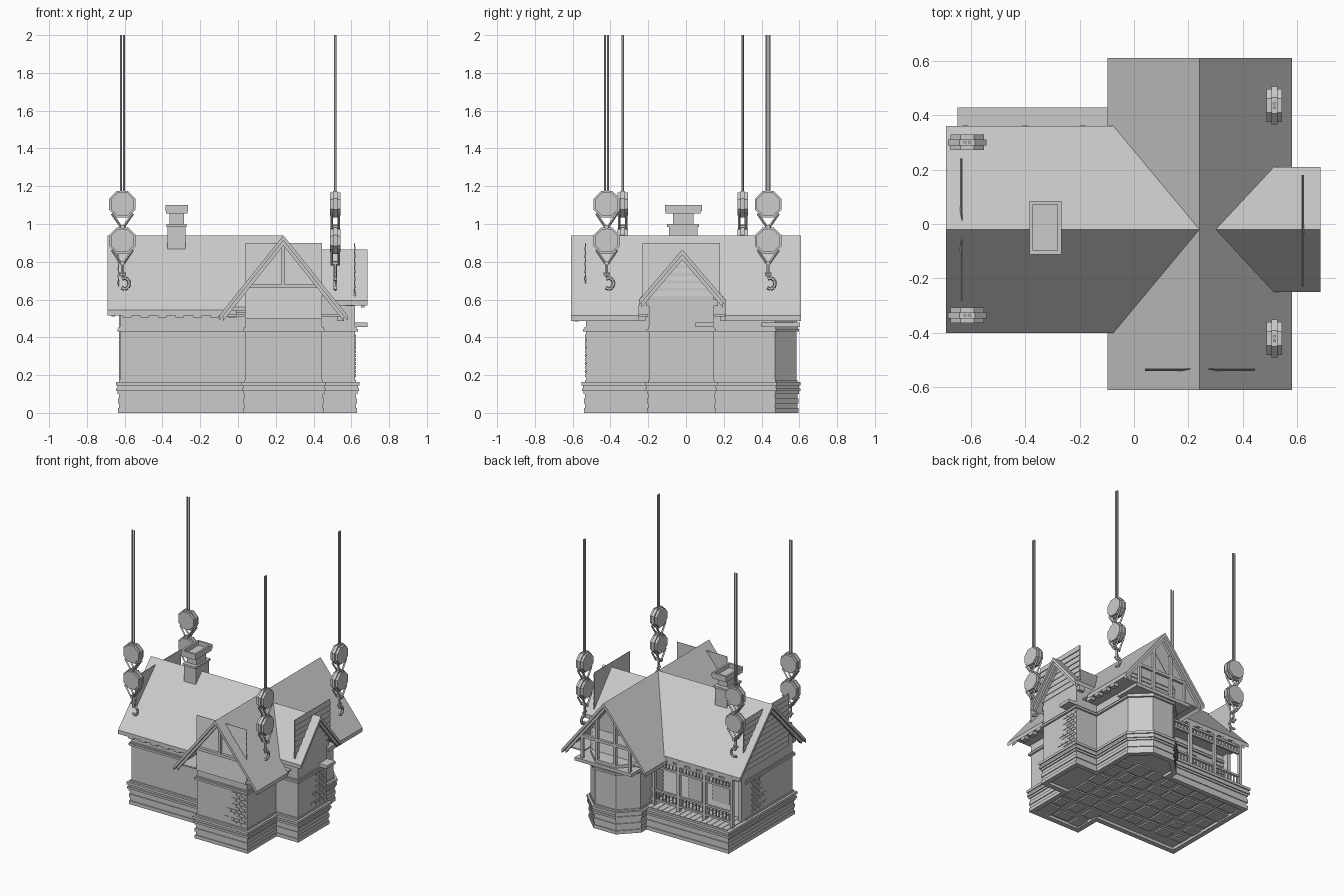
import bpy, bmesh, math, random
from mathutils import Vector, Matrix

random.seed(4)
old = bpy.data.objects.get("Cube")
if old:
    bpy.data.objects.remove(old)

grey = bpy.data.materials.new("plain grey")
grey.use_nodes = True
tone = (0.6, 0.6, 0.6, 1)
grey.diffuse_color = tone
grey.node_tree.nodes["Principled BSDF"].inputs["Base Color"].default_value = tone


def finish(name, bm):
    bmesh.ops.recalc_face_normals(bm, faces=bm.faces)
    mesh = bpy.data.meshes.new(name)
    bm.to_mesh(mesh)
    bm.free()
    mesh.materials.append(grey)
    ob = bpy.data.objects.new(name, mesh)
    bpy.context.collection.objects.link(ob)
    return ob


def add_prism(bm, points, shift):
    verts = [bm.verts.new(p) for p in points]
    face = bm.faces.new(verts)
    new = bmesh.ops.extrude_face_region(bm, geom=[face])["geom"]
    bmesh.ops.translate(bm, vec=shift, verts=[g for g in new if isinstance(g, bmesh.types.BMVert)])
    bm.faces.ensure_lookup_table()
    if not face.is_valid or all(f is not face for f in verts[0].link_faces):
        bm.faces.new(verts)
    return bm


def prism(name, points, shift):
    return finish(name, add_prism(bmesh.new(), points, shift))


def add_box(bm, x0, x1, y0, y1, z0, z1):
    add_prism(bm, [(x0, y0, z0), (x1, y0, z0), (x1, y1, z0), (x0, y1, z0)], (0, 0, z1 - z0))


def boxes(name, items):
    bm = bmesh.new()
    for b in items:
        add_box(bm, *b)
    return finish(name, bm)


def rod(bm, a, b, r, sides=6):
    a, b = Vector(a), Vector(b)
    m = Matrix.Translation((a + b) / 2) @ (b - a).to_track_quat("Z", "Y").to_matrix().to_4x4()
    bmesh.ops.create_cone(bm, cap_ends=True, segments=sides, radius1=r, radius2=r, depth=(b - a).length, matrix=m)


def offset(poly, d):
    # Push every edge of an outline outwards by d
    out = []
    for i, p in enumerate(poly):
        p, a, b = Vector(p), Vector(poly[i - 1]), Vector(poly[(i + 1) % len(poly)])
        e, f = (p - a).normalized(), (b - p).normalized()
        n, m = Vector((e.y, -e.x)), Vector((f.y, -f.x))
        out.append(p + (n + m) * d / (1 + n.dot(m)))
    return out


def band(name, poly, d, z0, z1):
    return prism(name, [(p[0], p[1], z0) for p in offset(poly, d)], (0, 0, z1 - z0))


# Outlines of the plinth and of the walls, which step back behind the porch
front = [(-.625, -.34), (.04, -.34), (.04, -.53), (.445, -.53), (.445, -.195), (.62, -.195),
         (.62, .145), (.445, .145), (.445, .47), (.325, .585), (.155, .585), (.04, .47)]
plinth = front + [(.04, .405), (-.625, .405)]
walls = front + [(.04, .2), (-.625, .2)]

# Stone courses, moulded base, walls and belt course
for i in range(4):
    band("stone_course", plinth, .011 - .006 * (i % 2), .025 * i + (.02 if i == 0 else 0), .025 * i + .025)
for d, z0, z1 in ((.012, .1, .115), (.02, .115, .13), (.014, .13, .145), (.022, .145, .163)):
    band("base_moulding", plinth, d, z0, z1)
band("walls", walls, 0, .16, .5)
band("wall_sill", walls, .006, .163, .175)
band("belt_course", walls, .014, .43, .445)
band("belt_cap", walls, .007, .445, .455)

# Hollow underside with a rim and rubble cells
bm = bmesh.new()
outer, inner = offset(plinth, .011), offset(plinth, -.025)
for i in range(len(outer)):
    j = (i + 1) % len(outer)
    add_prism(bm, [(*p, 0) for p in (outer[i], outer[j], inner[j], inner[i])], (0, 0, .02))
finish("foundation_rim", bm)
cells = []
for x in range(9):
    for y in range(7):
        cx, cy = -.55 + x * .13, -.45 + y * .13
        inside = -.3 < cy < .36 if cx < .05 else (abs(cx - .24) < .17 and cy < .43)
        if inside:
            w, h = random.uniform(.035, .06), random.uniform(.035, .06)
            cells.append((cx - w, cx + w, cy - h, cy + h, .01, .021))
boxes("underside_stones", cells)

# Gabled upper walls
prism("main_gable_wall", [(-.625, y, z) for y, z in ((-.34, .49), (.3, .49), (.3, .56), (-.02, .9), (-.34, .56))], (.8, 0, 0))
prism("cross_gable_wall", [(x, -.53, z) for x, z in ((.04, .49), (.445, .49), (.445, .64), (.2425, .9), (.04, .64))], (0, 1, 0))
prism("side_gable_wall", [(.3, y, z) for y, z in ((-.195, .49), (.145, .49), (.145, .62), (-.025, .82), (-.195, .62))], (.32, 0, 0))

# Roof slabs, two halves about the long ridge
RX, RY = .24, -.02
main_z = lambda x, y: .94 - 1.04 * abs(y - RY)
cross_z = lambda x, y: .94 - 1.25 * abs(x - RX)
side_z = lambda x, y: .865 - 1.17 * abs(y - RY)
for s, reach in ((-1, .59), (1, .63)):
    for name, height, pts in (
        ("main_roof", main_z, [(-.69, 0), (-.69, .38), (-.076, .38), (RX, 0)]),
        ("cross_roof_west", cross_z, [(RX, 0), (-.076, .38), (-.097, .38), (-.097, reach), (RX, reach)]),
        ("cross_roof_east", cross_z, [(RX, 0), (.3, 0), (.514, .23), (.58, .23), (.58, reach), (RX, reach)]),
        ("side_roof", side_z, [(.3, 0), (.685, 0), (.685, .23), (.514, .23)])):
        world = [(x, RY + s * d) for x, d in pts]
        prism(name, [(x, y, height(x, y)) for x, y in world], (0, 0, -.028))


# Rafter trim set just inside each gable end
def chevron(name, place, mid, half, top, slope, shift, deep=.03):
    low = top - half * slope
    pts = [(mid - half, low), (mid, top), (mid + half, low), (mid + half, low - deep), (mid, top - deep), (mid - half, low - deep)]
    prism(name, [place(a, z) for a, z in pts], shift)


chevron("front_bargeboard", lambda a, z: (a, -.59, z), RX, .32, .915, 1.25, (0, .02, 0))
chevron("back_bargeboard", lambda a, z: (a, .57, z), RX, .32, .915, 1.25, (0, .02, 0))
chevron("west_bargeboard", lambda a, z: (-.67, a, z), RY, .36, .915, 1.04, (.02, 0, 0))
chevron("east_bargeboard", lambda a, z: (.65, a, z), RY, .215, .84, 1.17, (.02, 0, 0))


# Lapped siding with a sawtooth profile
def siding(name, start, along, out, z0, z1, rows):
    start, out = Vector(start), Vector(out)
    step = (z1 - z0) / rows
    pts = [start + Vector((0, 0, z0))]
    for i in range(rows):
        pts += [start + out + Vector((0, 0, z0 + i * step)), start + out * .3 + Vector((0, 0, z0 + (i + 1) * step))]
    pts.append(start + Vector((0, 0, z1)))
    prism(name, pts, along)


siding("front_gable_siding", (.04, -.53, 0), (.405, 0, 0), (0, -.009, 0), .5, .9, 10)
siding("west_gable_siding", (-.63, -.28, 0), (0, .52, 0), (-.009, 0, 0), .53, .905, 10)
siding("east_gable_siding", (.615, -.23, 0), (0, .41, 0), (.009, 0, 0), .62, .9, 7)
siding("back_gable_siding", (.06, .47, 0), (.365, 0, 0), (0, .009, 0), .48, .66, 6)
siding("porch_wall_siding", (-.62, .2, 0), (.66, 0, 0), (0, .008, 0), .175, .43, 9)

# Eave blocks and soffits
blocks = []
for i in range(7):
    x = -.61 + i * .093
    for y in (-.385, .335):
        blocks.append((x, x + .045, y - .012, y + .025, .505, .545))
for y in [-.5 + .08 * i for i in range(4)] + [.18 + .08 * i for i in range(4)]:
    blocks.append((.525, .56, y, y + .045, .487, .52))
for y in (-.21, .145):
    blocks.append((.57, .615, y, y + .025, .565, .6))
boxes("eave_blocks", blocks)
boxes("soffits", [(-.62, .04, -.385, -.33, .53, .542), (-.62, .04, .29, .345, .53, .542),
                  (.44, .57, -.55, -.2, .51, .52), (.44, .57, .15, .55, .51, .52),
                  (-.085, .04, -.55, -.34, .51, .52), (-.085, .04, .3, .55, .51, .52)])

# Balcony over the bay, with posts and ties, and a ledge on the side wing
boxes("balcony_slab", [(.02, .48, .4, .6, .455, .478), (.6, .685, .05, .145, .455, .478)])
boxes("balcony_timbers", [(x - .01, x + .01, .565, .585, .475, z) for x, z in ((.05, .65), (.17, .8), (.315, .8), (.435, .65))]
      + [(.02, .46, .565, .585, .63, .65)])
boxes("front_gable_ties", [(.06, .42, -.56, -.54, .66, .68), (.23, .25, -.56, -.54, .66, .89)])

# Porch floor, posts, balustrade and spindle frieze
boxes("porch_floor", [(-.62 + i * .044, -.579 + i * .044, .2, .41, .16, .168) for i in range(15)])
boxes("porch_posts", [(x, x + .022, .34, .362, .16, .535) for x in (-.63, -.41, -.2, .0)])
boxes("porch_rails", [(-.63, .04, .342, .358, z, z + .014) for z in (.195, .265, .44, .49)])
boxes("porch_spindles", [(x, x + .007, .346, .354, z0, z1) for x in [-.6 + i * .027 for i in range(24)]
                         for z0, z1 in ((.2, .27), (.445, .495))])
boxes("porch_side_wall", [(-.625, -.6, .19, .25, .16, .53)])
boxes("porch_door", [(-.28, -.17, .2, .214, .17, .42), (-.5, -.36, .2, .213, .24, .4)])

# Brick patches, as thin plates on the corners of the walls
bricks = []
for row in range(11):
    z = .19 + row * .021
    for k in range(random.randint(2, 4)):
        x = .405 - k * .042 - .015 * (row % 2)
        bricks.append((x, x + .036, -.534, -.52, z, z + .016))
        y = .1 - k * .042 - .015 * (row % 2)
        bricks.append((.61, .624, y, y + .036, z, z + .016))
        bricks.append((-.629, -.61, y, y + .036, z, z + .016))
boxes("brick_patches", bricks)

# Chimney with shoulders and an open, rimmed top
boxes("chimney_stack", [(-.372, -.278, -.09, .06, .84, 1.0), (-.378, -.272, -.1, .07, .985, 1.0),
                        (-.362, -.285, -.07, .04, 1.0, 1.055), (-.38, -.268, -.108, .078, 1.055, 1.07)])
boxes("chimney_rim", [(-.384, -.37, -.112, .085, 1.07, 1.1), (-.28, -.266, -.112, .085, 1.07, 1.1),
                      (-.37, -.28, -.112, -.098, 1.07, 1.1), (-.37, -.28, .071, .085, 1.07, 1.1)])


# Hoisting tackle: two pulleys, straps, hook and twin cable
def tackle(x, y, turn):
    bm = bmesh.new()
    for z in (1.105, .912):
        m = Matrix.Translation((0, 0, z)) @ Matrix.Rotation(math.pi / 2, 4, "X") @ Matrix.Rotation(math.pi / 8, 4, "Z")
        for r, d in ((.076, .022), (.066, .056)):
            bmesh.ops.create_cone(bm, cap_ends=True, segments=8, radius1=r, radius2=r, depth=d, matrix=m)
        for s in (-1, 1):
            for w in (-.018, .018):
                rod(bm, (s * .055, w, z - .05), (s * .006, w, z - .122), .007, 4)
        rod(bm, (0, -.026, z - .12), (0, .026, z - .12), .012)
    rod(bm, (0, 0, .79), (0, 0, .72), .009)
    rod(bm, (-.018, 0, .735), (.018, 0, .735), .008)
    arc = [(.025 * math.sin(a) + .012, 0, .685 + .03 * math.cos(a)) for a in [i * .75 - .6 for i in range(7)]]
    for a, b in zip(arc, arc[1:]):
        rod(bm, a, b, .01)
    for s in (-1, 1):
        rod(bm, (s * .008, 0, 1.16), (s * .008, 0, 2), .006)
    bm.transform(Matrix.Translation((x, y, 0)) @ Matrix.Rotation(turn, 4, "Z"))
    finish("hoist_tackle", bm)


for x, y, turn in ((-.612, .3, 0), (-.612, -.335, 0), (.515, .435, math.pi / 2), (.515, -.42, math.pi / 2)):
    tackle(x, y, turn)
